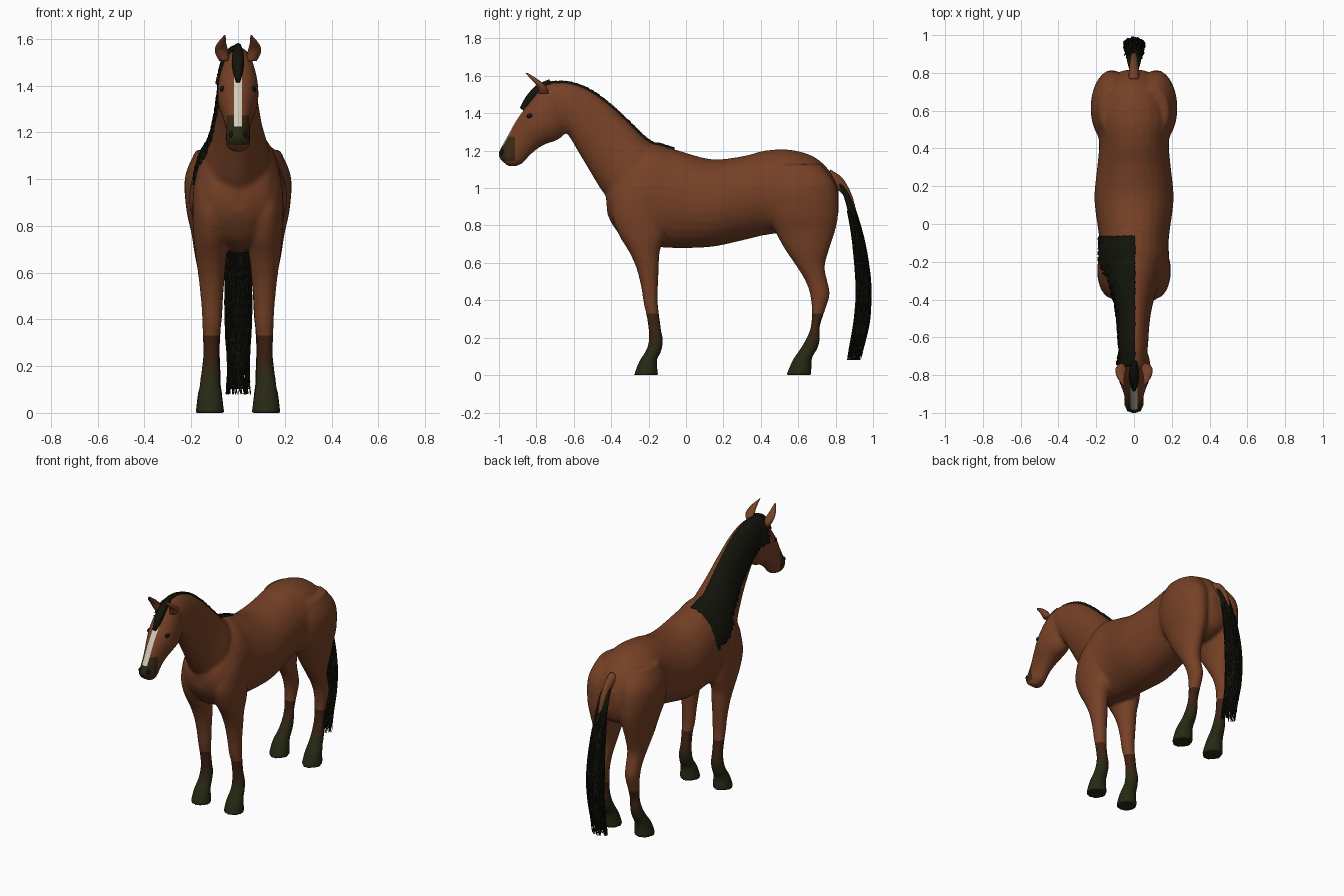
import bpy, bmesh, math, random
from mathutils import Vector

random.seed(4)
cube = bpy.data.objects.get("Cube")
if cube:
    bpy.data.objects.remove(cube)


def material(name, r, g, b):
    m = bpy.data.materials.new(name)
    m.use_nodes = True
    m.diffuse_color = (r, g, b, 1)
    node = m.node_tree.nodes["Principled BSDF"]
    node.inputs["Base Color"].default_value = (r, g, b, 1)
    node.inputs["Roughness"].default_value = .8
    return m


coat = material("bay coat", .18, .052, .019)
stocking = material("dark stocking", .05, .016, .007)
pastern = material("pastern brown", .032, .018, .007)
hoof = material("hoof olive", .021, .021, .007)
muzzle = material("muzzle brown", .045, .022, .007)
blaze = material("blaze white", .65, .6, .5)
hair = material("black hair", .006, .007, .003)
eye_dark = material("eye black", .008, .006, .004)


def refine(rings, steps=4):
    """Smooth interpolation through the key rings."""
    out = []
    last = len(rings) - 1
    for i in range(last):
        keys = (rings[max(i - 1, 0)], rings[i], rings[i + 1], rings[min(i + 2, last)])
        for s in range(steps):
            t = s / steps
            out.append([.5 * (2 * b + (c - a) * t + (2 * a - 5 * b + 4 * c - d) * t * t
                              + (3 * b - a - 3 * c + d) * t ** 3)
                        for a, b, c, d in zip(*keys)])
    out.append(list(rings[-1]))
    return out


def ring_point(ring, angle, spread=1):
    """Ring: front point (y, z), back point (y, z), centre x, half width."""
    y1, z1, y2, z2, x, w = ring
    c, s = math.cos(angle) * spread, math.sin(angle) * spread
    return Vector((x + w * s, (y1 + y2) / 2 + (y1 - y2) / 2 * c,
                   (z1 + z2) / 2 + (z1 - z2) / 2 * c))


def loft(bm, rings, side=1, sides=28):
    loops = []
    for ring in refine(rings):
        pts = [ring_point(ring, math.tau * k / sides) for k in range(sides)]
        loops.append([bm.verts.new((p.x * side, p.y, p.z)) for p in pts])
    for a, b in zip(loops, loops[1:]):
        for k in range(sides):
            n = (k + 1) % sides
            bm.faces.new((a[k], a[n], b[n], b[k]))
    bm.faces.new(loops[0])
    bm.faces.new(loops[-1])


def finish(bm, name, *mats):
    bmesh.ops.recalc_face_normals(bm, faces=bm.faces[:])
    mesh = bpy.data.meshes.new(name)
    bm.to_mesh(mesh)
    bm.free()
    for m in mats:
        mesh.materials.append(m)
    mesh.shade_smooth()
    obj = bpy.data.objects.new(name, mesh)
    bpy.context.collection.objects.link(obj)
    return obj


def part(name, mat, rings, side=1):
    bm = bmesh.new()
    loft(bm, rings, side, 16)
    return finish(bm, name, mat)


def ball(name, mat, place, size):
    bm = bmesh.new()
    bmesh.ops.create_uvsphere(bm, u_segments=16, v_segments=10, radius=1)
    for v in bm.verts:
        v.co = Vector(place) + Vector([a * b for a, b in zip(v.co, size)])
    return finish(bm, name, mat)


# Key rings of the body
torso = [(-.43, .98, -.42, .86, 0, .05), (-.39, 1.06, -.39, .8, 0, .13),
         (-.31, 1.16, -.32, .72, 0, .17), (-.19, 1.235, -.19, .69, 0, .185),
         (-.07, 1.21, -.07, .68, 0, .185), (.13, 1.155, .13, .685, 0, .21),
         (.3, 1.17, .3, .72, 0, .195), (.42, 1.2, .43, .75, 0, .185),
         (.55, 1.206, .55, .76, 0, .2), (.68, 1.17, .68, .74, 0, .18),
         (.77, 1.09, .78, .78, 0, .12), (.815, 1, .815, .86, 0, .05)]
neck = [(-.1, 1.2, -.36, .82, 0, .13), (-.2, 1.25, -.41, .93, 0, .135),
        (-.3, 1.345, -.46, 1, 0, .11), (-.42, 1.455, -.52, 1.1, 0, .09),
        (-.53, 1.53, -.58, 1.2, 0, .08), (-.64, 1.565, -.635, 1.29, 0, .075),
        (-.74, 1.56, -.69, 1.33, 0, .065)]
head = [(-.66, 1.54, -.62, 1.36, 0, .05), (-.74, 1.56, -.65, 1.29, 0, .075),
        (-.8, 1.51, -.69, 1.255, 0, .087), (-.86, 1.43, -.75, 1.235, 0, .085),
        (-.91, 1.36, -.8, 1.205, 0, .067), (-.955, 1.28, -.84, 1.17, 0, .053),
        (-.988, 1.22, -.87, 1.135, 0, .051), (-1.003, 1.18, -.91, 1.117, 0, .05),
        (-.99, 1.15, -.95, 1.117, 0, .032)]
foreleg = [(-.3, 1.08, -.14, 1.08, .11, .05), (-.37, .98, -.1, .98, .11, .078),
           (-.395, .86, -.1, .86, .115, .08), (-.36, .75, -.11, .75, .115, .075),
           (-.305, .66, -.14, .66, .115, .065), (-.265, .57, -.145, .57, .113, .055),
           (-.24, .47, -.15, .47, .112, .046), (-.226, .38, -.15, .38, .112, .041),
           (-.212, .32, -.143, .32, .115, .036), (-.2, .24, -.132, .24, .115, .035),
           (-.2, .18, -.122, .18, .117, .04), (-.215, .13, -.135, .12, .12, .044),
           (-.25, .075, -.155, .08, .12, .052), (-.28, 0, -.148, 0, .12, .062)]
hind_leg = [(.46, 1.12, .72, 1.13, .1, .08), (.42, 1, .8, 1.02, .115, .112),
            (.43, .87, .815, .88, .118, .104), (.48, .76, .8, .78, .115, .085),
            (.53, .67, .768, .68, .115, .07), (.585, .59, .742, .58, .112, .056),
            (.64, .5, .757, .5, .11, .047), (.665, .42, .769, .43, .11, .043),
            (.672, .34, .738, .33, .11, .036), (.667, .26, .716, .26, .11, .034),
            (.645, .2, .716, .19, .112, .038), (.61, .14, .703, .14, .115, .042),
            (.57, .08, .674, .09, .12, .052), (.535, 0, .67, 0, .12, .062)]

# Fuse the body volumes into one skin
bm = bmesh.new()
for rings in (torso, neck, head):
    loft(bm, rings)
for side in (1, -1):
    loft(bm, foreleg, side)
    loft(bm, hind_leg, side)
body = finish(bm, "horse_body")
fuse = body.modifiers.new("fuse", 'REMESH')
fuse.mode = 'VOXEL'
fuse.voxel_size = .01
relax = body.modifiers.new("relax", 'SMOOTH')
relax.factor = .5
relax.iterations = 9
graph = bpy.context.evaluated_depsgraph_get()
skin = bpy.data.meshes.new_from_object(body.evaluated_get(graph))
body.modifiers.clear()
body.data = skin

# Mane: a lifted layer of the skin on one side of the neck
crest = refine(neck)


def in_mane(p):
    if not (-.75 < p.y < -.065 and p.x < .004):
        return False
    s = (p.y + .75) / .69
    top = min(crest, key=lambda r: abs(r[0] - p.y))[1]
    ragged = .01 * math.sin(p.y * 400) + .012 * math.sin(p.y * 173)
    return p.z > top - (.14 + .06 * s + .2 * s * (1 - s)) + ragged


bm = bmesh.new()
bm.from_mesh(skin)
bm.normal_update()
lifted = [v.co + v.normal * random.uniform(.008, .013) for v in bm.verts]
drop = [f for f in bm.faces if not in_mane(f.calc_center_median())]
for v, co in zip(bm.verts, lifted):
    v.co = co
bmesh.ops.delete(bm, geom=drop, context='FACES')
mane = finish(bm, "mane", hair)
thick = mane.modifiers.new("thickness", 'SOLIDIFY')
thick.thickness = .015
thick.offset = -1

# Coat markings: cut clean borders, then colour by position
bm = bmesh.new()
bm.from_mesh(skin)


def cut(where, co, normal):
    faces = [f for f in bm.faces if where(f.calc_center_median())]
    edges = {e for f in faces for e in f.edges}
    verts = {v for f in faces for v in f.verts}
    bmesh.ops.bisect_plane(bm, geom=[*verts, *edges, *faces], plane_co=co, plane_no=normal)


for height in (.33, .23, .17):
    cut(lambda p: p.z < .4, (0, 0, height), (0, 0, 1))
for x in (.018, -.018):
    cut(lambda p: p.y < -.8 and p.z > 1.2, (x, 0, 0), (1, 0, 0))
for height in (1.225, 1.44):
    cut(lambda p: p.y < -.8 and abs(p.x) < .03, (0, 0, height), (0, 0, 1))
for y in (-.915, -.965):
    cut(lambda p: p.y < -.88, (0, y, 0), (0, 1, 0))
cut(lambda p: p.y < -.88, (0, 0, 1.145), (0, 0, 1))

for f in bm.faces:
    p = f.calc_center_median()
    if p.z < .33:
        f.material_index = 1 if p.z > .23 else 2 if p.z > .17 else 3
    elif p.y < -.8 and abs(p.x) < .018 and 1.225 < p.z < 1.44 and f.normal.z > -.2:
        f.material_index = 5
    elif p.y < -.915 and 1.145 < p.z < 1.27:
        f.material_index = 3 if p.y < -.965 else 4
body.data = bpy.data.meshes.new("horse_body")
bm.to_mesh(body.data)
bm.free()
for m in (coat, stocking, pastern, hoof, muzzle, blaze):
    body.data.materials.append(m)
body.data.shade_smooth()

# Ears, eyes and nostrils
ear = [(-.785, 1.505, -.735, 1.505, .058, .022), (-.8, 1.55, -.745, 1.54, .07, .029),
       (-.827, 1.58, -.787, 1.578, .07, .02), (-.858, 1.614, -.85, 1.617, .056, .003)]
for side, label in ((1, "left"), (-1, "right")):
    part(label + "_ear", coat, ear, side)
    ball(label + "_eye", eye_dark, (side * .064, -.832, 1.385), (.014, .02, .014))
    ball(label + "_nostril", eye_dark, (side * .029, -.982, 1.19), (.01, .012, .016))

# Forelock
part("forelock", hair, [(-.73, 1.582, -.72, 1.54, 0, .016), (-.8, 1.55, -.78, 1.5, 0, .026),
                        (-.855, 1.49, -.82, 1.45, 0, .023), (-.888, 1.43, -.865, 1.41, 0, .01)])

# Tail: bare dock, hair core and loose strands
part("tail_dock", coat, [(.77, 1.1, .76, 1.02, 0, .032), (.835, 1.055, .8, 1, 0, .025),
                         (.884, .97, .85, .95, 0, .02), (.91, .88, .88, .86, 0, .012)])
tail = [(.825, 1.04, .805, 1.02, 0, .024), (.872, .97, .845, .95, 0, .036),
        (.925, .82, .88, .8, 0, .042), (.965, .65, .9, .64, 0, .049),
        (.985, .48, .912, .48, 0, .054), (.982, .32, .905, .32, 0, .05),
        (.96, .2, .885, .2, 0, .044), (.93, .08, .865, .08, 0, .05)]
part("tail_core", hair, tail[:-1])
strands = bpy.data.curves.new("tail_strands", 'CURVE')
strands.dimensions = '3D'
strands.bevel_depth = .0035
strands.bevel_resolution = 0
strands.use_fill_caps = True
path = refine(tail)
for i in range(230):
    angle, spread = random.uniform(0, math.tau), random.uniform(.75, 1.12)
    start, end = random.randint(6, 14), len(path) - random.randint(0, 4)
    spline = strands.splines.new('POLY')
    spline.points.add(end - start - 1)
    for k, point in enumerate(spline.points):
        p = ring_point(path[start + k], angle + .1 * math.sin(k + i), spread)
        point.co = (p.x, min(p.y, .996), p.z, 1)
        point.radius = 1 - .5 * k / (end - start)
strands.materials.append(hair)
bpy.context.collection.objects.link(bpy.data.objects.new("tail_strands", strands))
